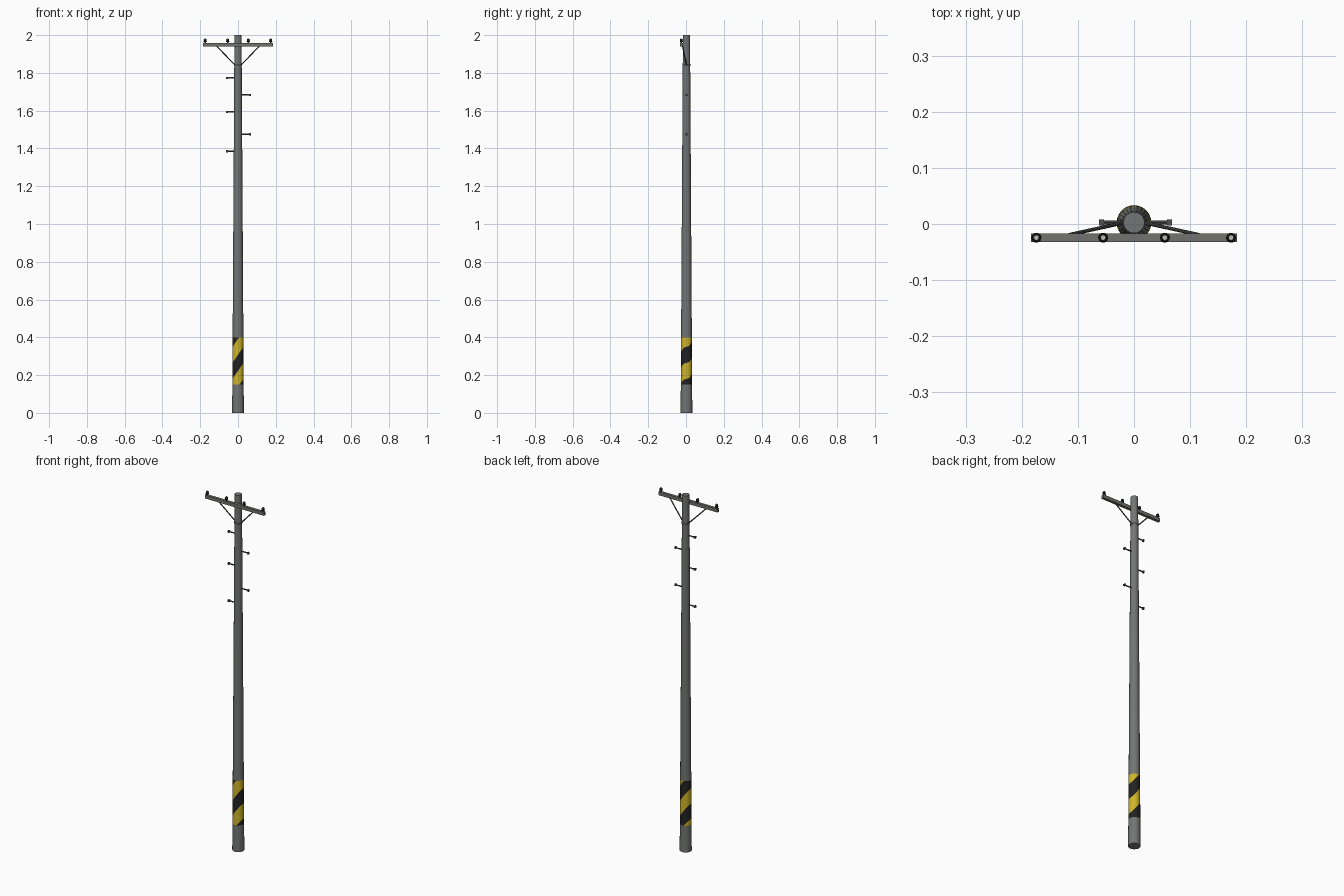
import bpy, bmesh, math
from mathutils import Vector

if "Cube" in bpy.data.objects:
    bpy.data.objects.remove(bpy.data.objects["Cube"])

CY = 0.0025            # pole axis in y
SIDES = 24


def material(name, rgb):
    m = bpy.data.materials.new(name)
    m.diffuse_color = (*rgb, 1)
    m.use_nodes = True
    m.node_tree.nodes["Principled BSDF"].inputs["Base Color"].default_value = m.diffuse_color
    return m


CONCRETE = material("concrete_grey", (0.17, 0.18, 0.172))
YELLOW = material("warning_yellow", (0.62, 0.46, 0.02))
BLACK = material("warning_black", (0.016, 0.016, 0.016))
STEEL = material("galvanised_steel", (0.17, 0.175, 0.16))
DARK = material("dark_metal", (0.085, 0.085, 0.085))
CERAMIC = material("dark_insulator", (0.02, 0.022, 0.022))
PALE = material("pale_cap", (0.5, 0.5, 0.48))


def finish(name, bm, mats, smooth=False):
    bmesh.ops.recalc_face_normals(bm, faces=bm.faces)
    me = bpy.data.meshes.new(name)
    bm.to_mesh(me)
    bm.free()
    for m in mats:
        me.materials.append(m)
    ob = bpy.data.objects.new(name, me)
    bpy.context.collection.objects.link(ob)
    if smooth:
        bpy.context.view_layer.objects.active = ob
        ob.select_set(True)
        bpy.ops.object.shade_smooth_by_angle(angle=math.radians(40))
        ob.select_set(False)
    return ob


def box(name, center, size, mat):
    bm = bmesh.new()
    bmesh.ops.create_cube(bm, size=1)
    for v in bm.verts:
        v.co = Vector(a * b for a, b in zip(v.co, size)) + Vector(center)
    return finish(name, bm, [mat])


def rod(name, a, b, r, mat, sides=8):
    a, b = Vector(a), Vector(b)
    bm = bmesh.new()
    bmesh.ops.create_cone(bm, cap_ends=True, segments=sides, radius1=r, radius2=r, depth=(b - a).length)
    rot = (b - a).to_track_quat('Z', 'Y')
    for v in bm.verts:
        v.co = rot @ v.co + (a + b) / 2
    return finish(name, bm, [mat], True)


def lathe(name, profile, center, mat, sides=10):
    bm = bmesh.new()
    rings = [[bm.verts.new((center[0] + r * math.cos(t), center[1] + r * math.sin(t), z))
              for t in (2 * math.pi * i / sides for i in range(sides))] for r, z in profile]
    for lo, hi in zip(rings, rings[1:]):
        for i in range(sides):
            j = (i + 1) % sides
            bm.faces.new((lo[i], lo[j], hi[j], hi[i]))
    bm.faces.new(rings[0])
    bm.faces.new(rings[-1])
    return finish(name, bm, [mat], True)


def radius(z):
    return 0.031 - 0.0061 * z


# Tapered pole, with spiral warning stripes cut into its faces
LOW, HIGH, STRIPE = 0.15, 0.40, 0.085


def rise(i):
    half, k = divmod(i, SIDES // 2)
    return STRIPE * (half + (1 - math.cos(2 * math.pi * k / SIDES)) / 2)


def on_pole(i, z):
    t = 2 * math.pi * i / SIDES
    return Vector((-radius(z) * math.cos(t), CY - radius(z) * math.sin(t), z))


bm = bmesh.new()


def patch(i, za, zb, ya, yb, index):
    pts = []
    for p in (on_pole(i, za), on_pole(i + 1, zb), on_pole(i + 1, yb), on_pole(i, ya)):
        if all((p - q).length > 1e-6 for q in pts):
            pts.append(p)
    if len(pts) > 2:
        bm.faces.new([bm.verts.new(p) for p in pts]).material_index = index


def clamp(z):
    return min(max(z, LOW), HIGH)


for i in range(SIDES):
    patch(i, 0, 0, LOW, LOW, 0)
    patch(i, HIGH, HIGH, 2, 2, 0)
    for n in range(-4, 4):
        z = 0.18 + STRIPE * n
        a, b = z + rise(i), z + rise(i + 1)
        patch(i, clamp(a), clamp(b), clamp(a + STRIPE), clamp(b + STRIPE), 2 if n % 2 == 0 else 1)
for z in (0, 2):
    bm.faces.new([bm.verts.new(on_pole(i, z)) for i in range(SIDES)])
bmesh.ops.remove_doubles(bm, verts=bm.verts, dist=1e-5)
finish("pole", bm, [CONCRETE, YELLOW, BLACK], True)

# Crossarm on the front of the pole top
ARM_Y = -0.0243
box("crossarm", (0, ARM_Y, 1.949), (0.368, 0.0155, 0.019), STEEL)

# Insulators: stem, ribbed body and pale cap
for x in (-0.174, -0.055, 0.055, 0.173):
    lathe("insulator", [(0.004, 1.955), (0.004, 1.962), (0.008, 1.964), (0.009, 1.969),
                        (0.007, 1.972), (0.008, 1.976), (0.006, 1.98)], (x, ARM_Y), CERAMIC)
    lathe("insulator_cap", [(0.004, 1.979), (0.004, 1.982)], (x, ARM_Y), PALE)

# Diagonal braces and their clamp band
for s in (-1, 1):
    rod("brace", (s * 0.115, -0.019, 1.944), (s * 0.017, CY, 1.842), 0.0032, DARK)
lathe("brace_clamp", [(radius(1.84) + 0.001, 1.836), (radius(1.84) + 0.001, 1.848)], (0, CY), DARK, SIDES)

# Climbing steps alternating left and right
for k, z in enumerate((1.385, 1.475, 1.594, 1.684, 1.774)):
    s = -1 if k % 2 == 0 else 1
    tip = 0.062 if s < 0 else 0.067
    rod("climbing_step", (s * 0.012, CY, z), (s * tip, CY, z), 0.0035, DARK)
    box("step_end", (s * (tip - 0.004), CY, z), (0.009, 0.011, 0.011), DARK)
